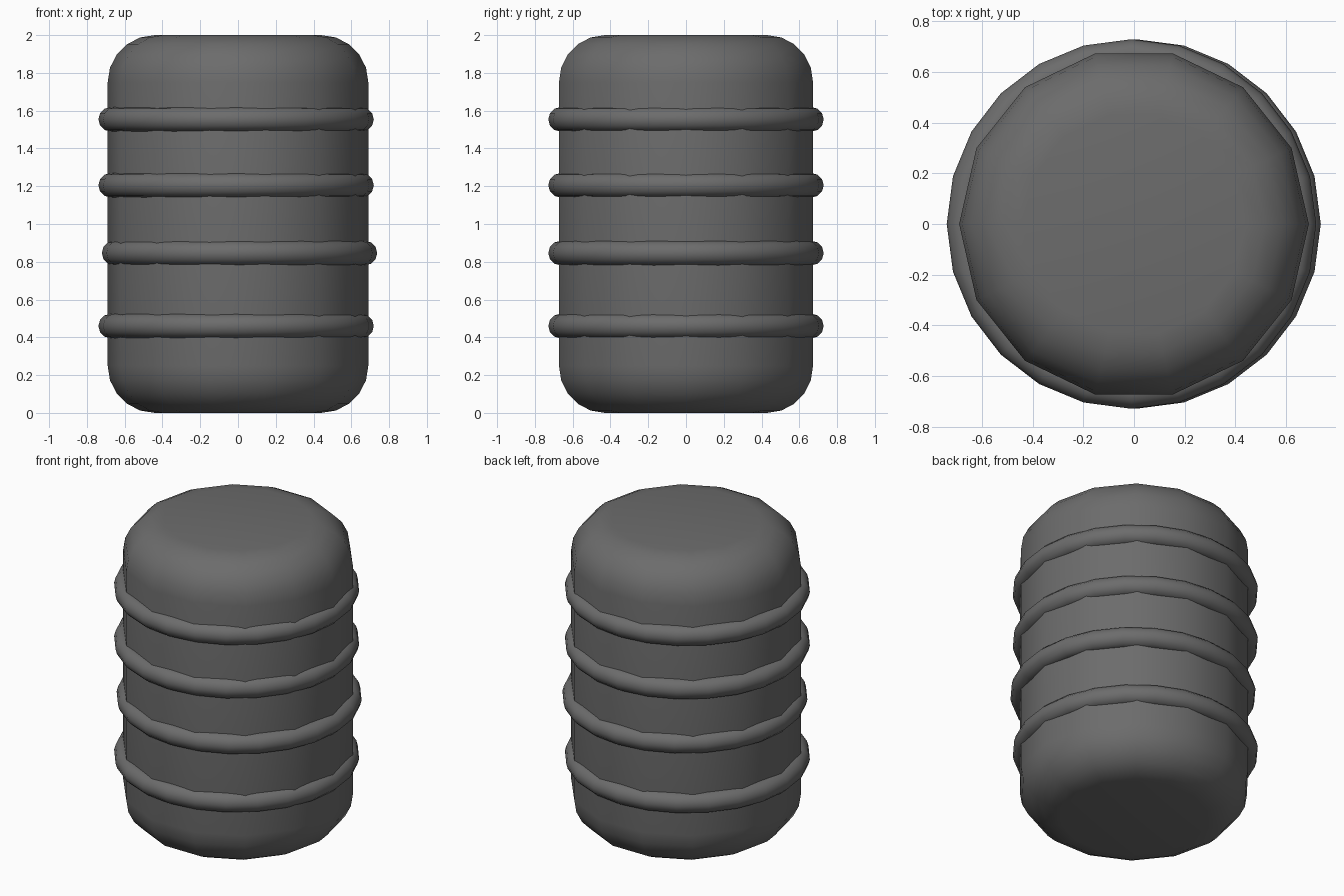
import bpy, bmesh, math

if "Cube" in bpy.data.objects:
    bpy.data.objects.remove(bpy.data.objects["Cube"])

SIDES = 14
RADIUS, HEIGHT, ROUND, STEPS = 0.69, 2.0, 0.25, 5

dark = bpy.data.materials.new("dark_grey")
dark.diffuse_color = (0.15, 0.15, 0.15, 1)
dark.use_nodes = True
dark.node_tree.nodes["Principled BSDF"].inputs["Base Color"].default_value = dark.diffuse_color


def finish(obj):
    obj.data.materials.append(dark)
    for p in obj.data.polygons:
        p.use_smooth = True


# Barrel body: lathed profile with rounded shoulders at both ends
arc = [i * math.pi / 2 / STEPS for i in range(STEPS + 1)]
lower = [(RADIUS - ROUND + ROUND * math.sin(a), ROUND - ROUND * math.cos(a)) for a in arc]
profile = lower + [(r, HEIGHT - z) for r, z in reversed(lower)]

bm = bmesh.new()
loops = [[bm.verts.new((r * math.cos(2 * math.pi * k / SIDES),
                        r * math.sin(2 * math.pi * k / SIDES), z))
          for k in range(SIDES)] for r, z in profile]
for a, b in zip(loops, loops[1:]):
    for k in range(SIDES):
        n = (k + 1) % SIDES
        bm.faces.new((a[k], a[n], b[n], b[k]))
bm.faces.new(loops[0][::-1])
bm.faces.new(loops[-1])
mesh = bpy.data.meshes.new("barrel_body")
bm.to_mesh(mesh)
bm.free()
body = bpy.data.objects.new("barrel_body", mesh)
bpy.context.collection.objects.link(body)
finish(body)

# Four hoops around the body, slightly off-centre
for i, (x, z) in enumerate([(-0.01, 0.46), (0.008, 0.846), (-0.01, 1.205), (-0.01, 1.554)]):
    bpy.ops.mesh.primitive_torus_add(major_segments=24, minor_segments=12,
                                     major_radius=0.664, minor_radius=0.065,
                                     location=(x, 0, z))
    hoop = bpy.context.object
    hoop.name = f"hoop_{i + 1}"
    finish(hoop)
